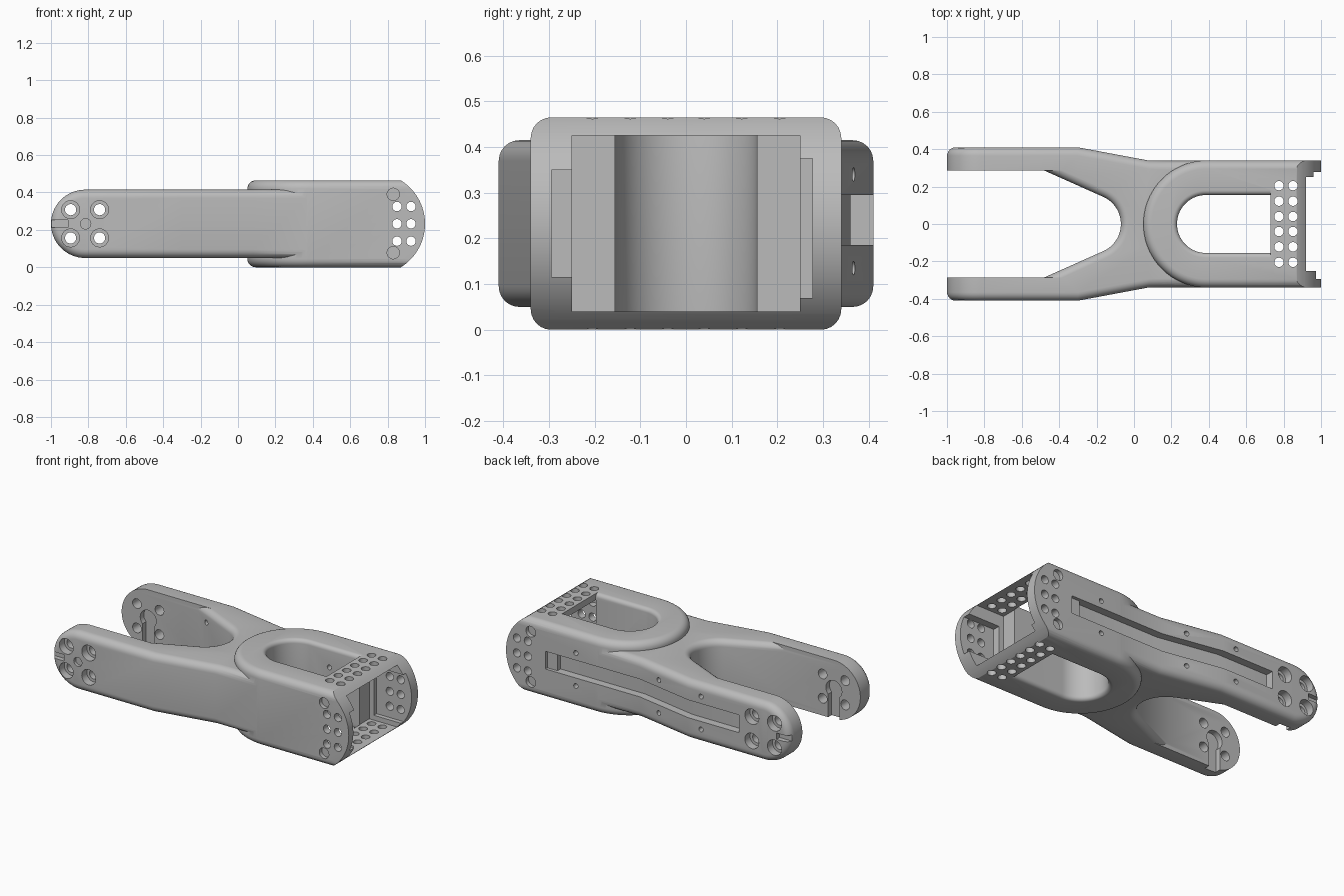
import bpy, bmesh
from math import sin, cos, pi, radians

if "Cube" in bpy.data.objects:
    bpy.data.objects.remove(bpy.data.objects["Cube"])

MID = 0.2325          # height of the centre plane
ARM_END = -0.8175     # centre of the rounded arm tips


def finish(name, bm):
    bmesh.ops.recalc_face_normals(bm, faces=bm.faces)
    mesh = bpy.data.meshes.new(name)
    bm.to_mesh(mesh)
    bm.free()
    ob = bpy.data.objects.new(name, mesh)
    bpy.context.collection.objects.link(ob)
    return ob


def slab(name, half, width, radius, axis, cutter=False):
    """Symmetric plate with rounded rims, or a flared cutter that leaves rounded rims."""
    bm = bmesh.new()
    steps, sign = 6, (-1 if cutter else 1)
    rows = []
    for k in range(steps + 1):
        t = pi / 2 * k / steps
        rows.append((sign * radius * (1 - sin(t)), -radius * (1 - cos(t))))
    if cutter:
        rows.insert(0, (-radius, 0.1))
    levels = [(d, w, 1) for d, w in rows] + [(d, w, -1) for d, w in reversed(rows)]
    rings = []
    for d, dw, side in levels:
        pts = half(d)
        pts = pts + [(u, -v) for u, v in reversed(pts)]
        ring = []
        for u, v in pts:
            w = side * (width(u) + dw)
            co = (u, v, w + MID) if axis == 'z' else (u, w, v + MID)
            ring.append(bm.verts.new(co))
        rings.append(ring)
    n = len(rings[0])
    for a, b in zip(rings, rings[1:]):
        for i in range(n):
            j = (i + 1) % n
            bm.faces.new((a[i], a[j], b[j], b[i]))
    for ring in (rings[0], rings[-1]):
        for i in range(n // 2 - 1):
            bm.faces.new((ring[i], ring[i + 1], ring[n - 2 - i], ring[n - 1 - i]))
    return finish(name, bm)


def prism(bm, pts, axis, a, b):
    """Straight extrusion of an outline along y or z."""
    def put(u, v, w):
        return bm.verts.new((u, v, w) if axis == 'z' else (u, w, v))
    lo = [put(u, v, a) for u, v in pts]
    hi = [put(u, v, b) for u, v in pts]
    bm.faces.new(lo)
    bm.faces.new(hi)
    for i in range(len(pts)):
        j = (i + 1) % len(pts)
        bm.faces.new((lo[i], lo[j], hi[j], hi[i]))


def rod(bm, u, v, r, axis, a, b, n=24):
    prism(bm, [(u + r * cos(2 * pi * i / n), v + r * sin(2 * pi * i / n)) for i in range(n)], axis, a, b)


def box(bm, x, y, z):
    prism(bm, [(x[0], y[0]), (x[1], y[0]), (x[1], y[1]), (x[0], y[1])], 'z', *z)


def boolean(ob, other, kind='DIFFERENCE'):
    other.hide_render = True
    mod = ob.modifiers.new("bool", 'BOOLEAN')
    mod.operation, mod.object, mod.solver = kind, other, 'EXACT'
    bpy.context.view_layer.objects.active = ob
    bpy.ops.object.modifier_apply(modifier=mod.name)
    bpy.data.objects.remove(other)


def round_end(cx, r, xs, n=16):
    """Half outline: straight run from xs, then a round tip towards -x."""
    def half(d):
        arc = [pi / 2 + pi / 2 * i / (n - 0.5) for i in range(n)]
        return [(x, r - d) for x in xs] + [(cx + (r - d) * cos(a), (r - d) * sin(a)) for a in arc]
    return half


def fork_gap(d):
    """Half outline of the opening between the arms."""
    cx, r, a0, gap = -0.229, 0.159 - d, radians(66), 0.285
    t = (gap - r * sin(a0)) / cos(a0)
    pts = [(-1.2, gap), (cx + r * cos(a0) - t * sin(a0), gap)]
    return pts + [(cx + r * cos(a0 * (1 - i / 12.5)), r * sin(a0 * (1 - i / 12.5))) for i in range(13)]


def arm_width(x):
    return 0.41 - 0.071 * min(1, max(0, (x + 0.3) / 0.38))


# Main solids: forked arms and the U-shaped head
link = slab("bracket", round_end(0.39, 0.34, [1.1], 32), lambda x: MID, 0.045, 'z')
fork = slab("fork", round_end(ARM_END, 0.1825, [0.41, 0.08, -0.3]), arm_width, 0.045, 'y')
boolean(link, fork, 'UNION')

# Large openings with rounded rims
boolean(link, slab("gap", fork_gap, lambda x: 0.1825, 0.04, 'z', True))
boolean(link, slab("window", round_end(0.385, 0.155, [0.73], 24), lambda x: MID, 0.025, 'z', True))

# Curved outer end of the head
bm = bmesh.new()
arc = [radians(62 - 124 * i / 32) for i in range(33)]
prism(bm, [(0.727 + 0.273 * cos(a), MID + 0.273 * sin(a)) for a in arc] + [(1.3, -0.1), (1.3, 0.6)],
      'y', -0.6, 0.6)
boolean(link, finish("end_cut", bm))

# Cavity in the head and its two side pockets
for x, y, z in (((0.728, 1.2), (-0.25, 0.25), (0.04, 0.425)),
                ((0.76, 1.2), (-0.295, -0.2), (0.115, 0.35)),
                ((0.76, 1.2), (0.2, 0.277), (0.07, 0.375))):
    bm = bmesh.new()
    box(bm, x, y, z)
    boolean(link, finish("cavity", bm))

# Cable groove along the back side
bm = bmesh.new()
prism(bm, [(-0.65, 0.36), (-0.3, 0.36), (0.08, 0.29), (0.66, 0.29), (0.66, 0.32), (0.73, 0.32),
           (0.73, 0.6), (-0.65, 0.6)], 'z', 0.185, 0.295)
boolean(link, finish("groove", bm))

# Through holes
bm = bmesh.new()
for x in (0.775, 0.85):
    for y in (0.04, 0.122, 0.205):
        for s in (-1, 1):
            rod(bm, x, s * y, 0.025, 'z', -0.1, 0.1)
            rod(bm, x, s * y, 0.025, 'z', 0.4, 0.6)
for s in (-1, 1):
    ends = sorted((s * 0.2, s * 0.6))
    for x in (0.85, 0.925):
        for z in (0.14, MID, 0.325):
            rod(bm, x, z, 0.025, 'y', *ends)
    for x in (-0.895, -0.74):
        for z in (0.157, 0.308):
            rod(bm, x, z, 0.03, 'y', *ends)
# Small screw holes beside the groove
for x, start in ((0.52, 0.1), (-0.07, 0.3), (-0.39, 0.2)):
    for z in (0.135, 0.34):
        rod(bm, x, z, 0.015, 'y', start, 0.6, 16)
boolean(link, finish("holes", bm))

# Counterbores, screw recesses and tip notches
bm = bmesh.new()
for s in (-1, 1):
    for x in (-0.895, -0.74):
        for z in (0.157, 0.308):
            rod(bm, x, z, 0.048, 'y', *sorted((s * 0.36, s * 0.6)))
    for z in (0.078, 0.39):
        rod(bm, 0.83, z, 0.033, 'y', *sorted((s * 0.315, s * 0.6)))
    box(bm, (-1.1, -0.91), sorted((s * 0.38, s * 0.6)), (0.213, 0.252))
rod(bm, -0.815, MID, 0.028, 'y', -0.6, -0.39)
boolean(link, finish("recesses", bm))

# Keyhole pockets on the inner arm faces
bm = bmesh.new()
key = [radians(-45 + 270 * i / 24) for i in range(25)]
for s in (-1, 1):
    outline = [(ARM_END + 0.055 * cos(a), MID + 0.055 * sin(a)) for a in key]
    outline += [(outline[-1][0], 0), (outline[0][0], 0)]
    prism(bm, outline, 'y', *sorted((s * 0.25, s * 0.32)))
boolean(link, finish("keyholes", bm))

# Material and shading
grey = bpy.data.materials.new("plain_grey")
grey.use_nodes = True
colour = (0.5, 0.5, 0.5, 1)
grey.diffuse_color = colour
grey.node_tree.nodes["Principled BSDF"].inputs["Base Color"].default_value = colour
link.data.materials.clear()
link.data.materials.append(grey)
for p in link.data.polygons:
    p.material_index = 0
bpy.ops.object.select_all(action='DESELECT')
link.select_set(True)
bpy.context.view_layer.objects.active = link
bpy.ops.object.shade_smooth_by_angle(angle=radians(30))
